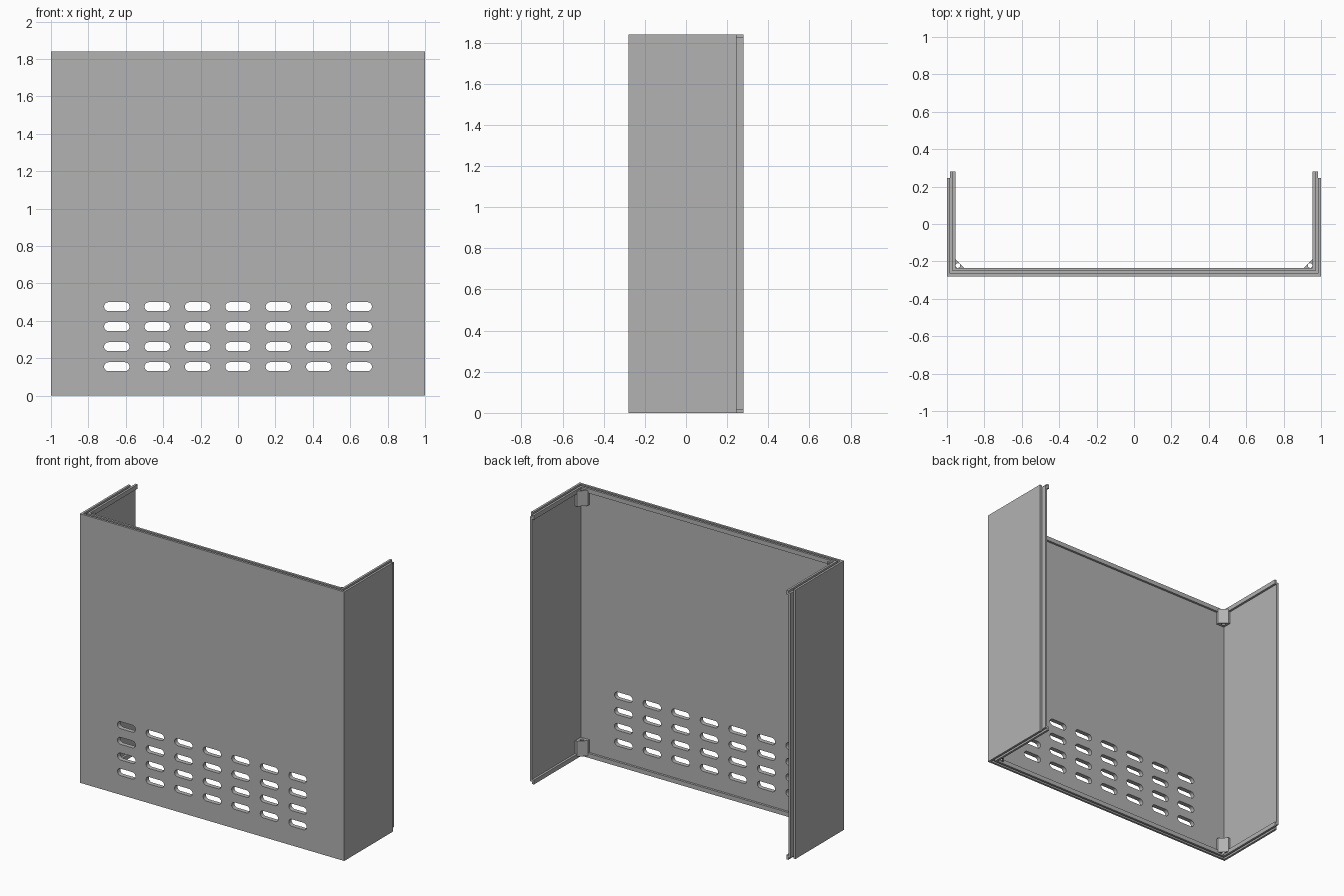
import bpy, bmesh, math
from mathutils import Vector

cube = bpy.data.objects.get("Cube")
if cube:
    bpy.data.objects.remove(cube, do_unlink=True)

HEIGHT, FRONT, SHOULDER, BACK = 1.84, -0.28, 0.245, 0.28
STEP = 0.015          # skin, groove and rim are each one step thick

grey = bpy.data.materials.new("plain grey")
grey.use_nodes = True
colour = (0.448, 0.448, 0.448, 1)
grey.diffuse_color = colour
grey.node_tree.nodes["Principled BSDF"].inputs["Base Color"].default_value = colour


def add_prism(bm, outline, depth):
    """Extrude a closed 3D outline along the depth vector."""
    face = bm.faces.new([bm.verts.new(p) for p in outline])
    out = bmesh.ops.extrude_face_region(bm, geom=[face], use_keep_orig=True)
    moved = [v for v in out["geom"] if isinstance(v, bmesh.types.BMVert)]
    bmesh.ops.translate(bm, verts=moved, vec=depth)


def make_object(name, prisms):
    bm = bmesh.new()
    for outline, depth in prisms:
        add_prism(bm, outline, Vector(depth))
    bmesh.ops.recalc_face_normals(bm, faces=bm.faces)
    mesh = bpy.data.meshes.new(name)
    bm.to_mesh(mesh)
    bm.free()
    mesh.materials.append(grey)
    obj = bpy.data.objects.new(name, mesh)
    bpy.context.collection.objects.link(obj)
    return obj


def upright(points, z0, z1):
    return [(x, y, z0) for x, y in points], (0, 0, z1 - z0)


def mirrored(half):
    return half + [(-x, y) for x, y in reversed(half)]


def channel(outer, inner, end):
    """U-shaped plan between two inward offsets."""
    return mirrored([(1 - outer, FRONT + outer), (1 - outer, end),
                     (1 - inner, end), (1 - inner, FRONT + inner)])


def circle(cx, cy, r, start=0, sweep=math.tau, steps=24):
    return [(cx + r * math.cos(start + sweep * i / steps),
             cy + r * math.sin(start + sweep * i / steps)) for i in range(steps)]


def cut(obj, prisms):
    cutter = make_object("cutter", prisms)
    cutter.hide_render = True
    mod = obj.modifiers.new("cut", 'BOOLEAN')
    mod.operation, mod.solver, mod.object = 'DIFFERENCE', 'EXACT', cutter
    bpy.context.view_layer.objects.active = obj
    bpy.ops.object.modifier_apply(modifier=mod.name)
    bpy.data.objects.remove(cutter, do_unlink=True)


# Three-sided wall with a tongue along each back edge
plan = mirrored([(1, FRONT), (1, SHOULDER), (1 - STEP, SHOULDER), (1 - STEP, BACK),
                 (1 - 2 * STEP, BACK), (1 - 2 * STEP, FRONT + 2 * STEP)])
wall = make_object("three_sided_wall", [upright(plan, 0, HEIGHT)])

# Grooves in the top and bottom edges
groove = channel(STEP, 2 * STEP, BACK + 0.05)
cut(wall, [upright(groove, -0.05, STEP),
           upright(groove, HEIGHT - STEP, HEIGHT + 0.05)])

# Ventilation slots, four rows of seven
slots = []
r, half = 0.024, 0.044
for row in range(4):
    for col in range(-3, 4):
        x, z = col * 0.216, 0.155 + row * 0.107
        shape = (circle(x + half, z, r, -math.pi / 2, math.pi * 12 / 11, 12)
                 + circle(x - half, z, r, math.pi / 2, math.pi * 12 / 11, 12))
        slots.append(([(px, FRONT - 0.05, pz) for px, pz in shape], (0, 0.15, 0)))
cut(wall, slots)

# Inner rims along the top and bottom
rim = channel(2 * STEP, 3 * STEP, BACK)
for name, z in (("bottom_rim", 0), ("top_rim", HEIGHT - 0.03)):
    make_object(name, [upright(rim, z, z + 0.03)])

# Corner screw blocks with a through hole
block = [(0.97, -0.25), (0.97, -0.187), (0.955, -0.187),
         (0.907, -0.235), (0.907, -0.25)]
hole = circle(0.942, -0.222, 0.0125)
for side, s in (("left", 1), ("right", -1)):
    for level, z in (("bottom", 0.012), ("top", HEIGHT - 0.117)):
        obj = make_object(f"{level}_{side}_screw_block",
                          [upright([(s * x, y) for x, y in block], z, z + 0.105)])
        cut(obj, [upright([(s * x, y) for x, y in hole], z - 0.05, z + 0.16)])

# Smooth the slot ends and holes, keep the edges sharp
for obj in bpy.context.scene.objects:
    obj.select_set(obj.type == 'MESH')
bpy.context.view_layer.objects.active = wall
bpy.ops.object.shade_smooth_by_angle(angle=math.radians(30))
